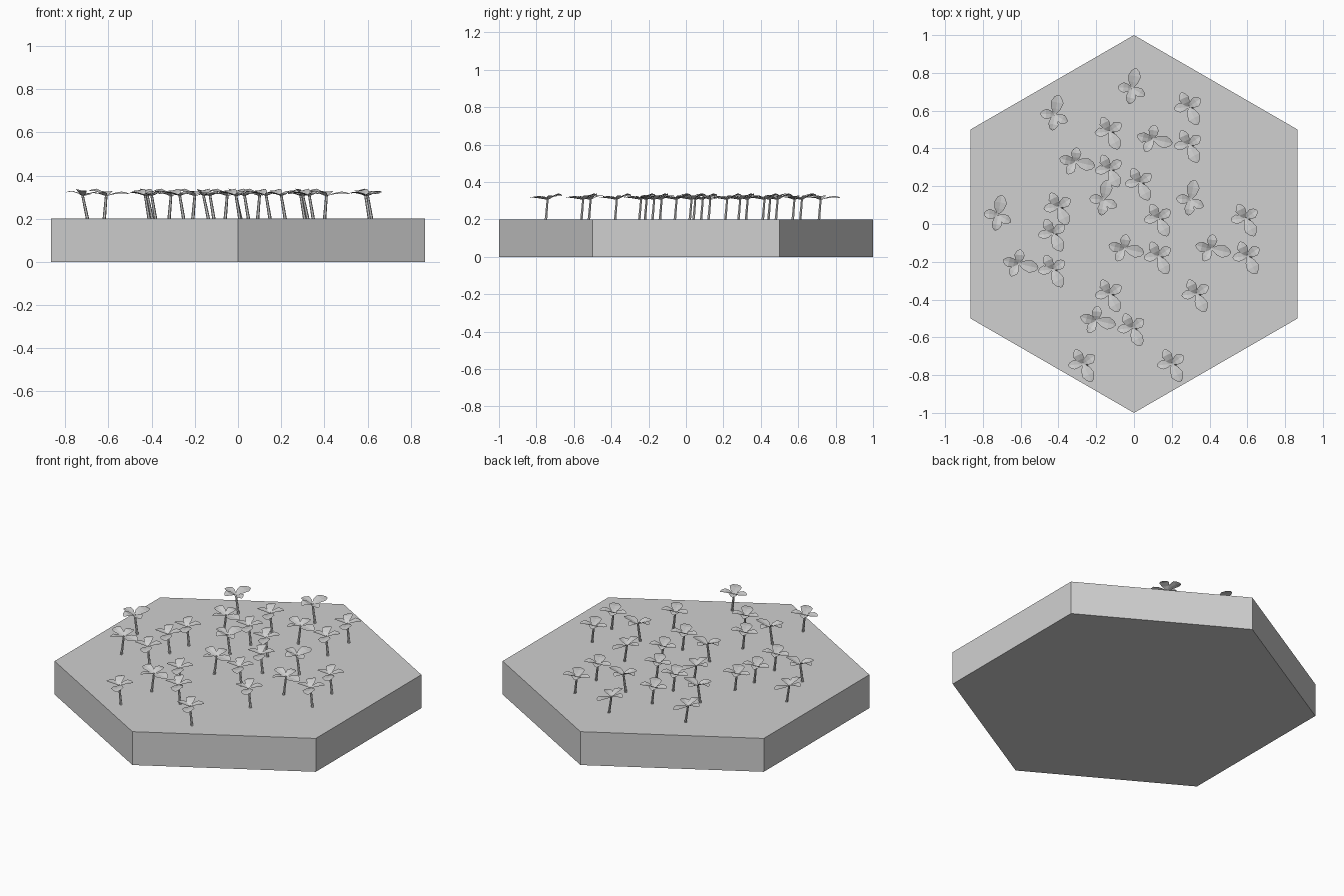
import bpy
import bmesh
from math import radians, sin, cos
from mathutils import Vector, Matrix

cube = bpy.data.objects.get("Cube")
if cube:
    bpy.data.objects.remove(cube, do_unlink=True)

grey = bpy.data.materials.new("light_grey")
grey.use_nodes = True
colour = (0.63, 0.63, 0.63, 1)
grey.diffuse_color = colour
grey.node_tree.nodes["Principled BSDF"].inputs["Base Color"].default_value = colour

BASE_TOP = 0.2
HEART = 0.305   # height where the petals meet


def add_petal(bm, angle, length, width, rise, tilt):
    """Pointed, creased petal growing outward from the flower heart."""
    turn = Matrix.Rotation(radians(angle), 4, 'Z') @ Matrix.Rotation(radians(tilt), 4, 'X')
    outline = [(0, 0.12), (0.3, 0.75), (0.62, 1), (0.88, 0.6), (1, 0.15)]
    rows = []
    for t, w in outline:
        z = rise * sin(t * 2.2) / sin(1.3)
        half = width * w / 2
        row = [(t * length, side * half, z + 0.12 * half * abs(side)) for side in (-1, 0, 1)]
        rows.append([bm.verts.new(turn @ Vector(p) + Vector((0, 0, HEART))) for p in row])
    for a, b in zip(rows, rows[1:]):
        for i in range(2):
            bm.faces.new((a[i], b[i], b[i + 1], a[i + 1]))


def add_stem(bm, foot):
    """Thin leaning stem, slightly narrower at the top."""
    rings = []
    for centre, r in ((Vector((*foot, BASE_TOP - 0.01)), 0.008), (Vector((0, 0, HEART + 0.004)), 0.006)):
        rings.append([bm.verts.new(centre + Vector((r * cos(radians(a)), r * sin(radians(a)), 0)))
                      for a in range(0, 360, 60)])
    low, top = rings
    for i in range(6):
        j = (i + 1) % 6
        bm.faces.new((low[i], low[j], top[j], top[i]))
    bm.faces.new(top)


def flower_mesh(name, heading, foot):
    bm = bmesh.new()
    # large petal first, then the three smaller ones
    add_petal(bm, heading, 0.105, 0.068, 0.012, 8)
    add_petal(bm, heading + 97, 0.075, 0.055, 0.02, 0)
    add_petal(bm, heading + 177, 0.085, 0.055, 0.026, -10)
    add_petal(bm, heading + 250, 0.078, 0.05, 0.014, 6)
    add_stem(bm, foot)
    mesh = bpy.data.meshes.new(name)
    bm.to_mesh(mesh)
    bm.free()
    mesh.materials.append(grey)
    return mesh


# Hexagonal ground slab
bpy.ops.mesh.primitive_cylinder_add(vertices=6, radius=1, depth=BASE_TOP, location=(0, 0, BASE_TOP / 2))
slab = bpy.context.object
slab.name = "hexagon_base"
slab.data.materials.append(grey)

# Flowers: three headings, each planted at several spots
beds = [
    ("back_flower", 80, (0.025, -0.01),
     [(-.01, .72), (-.42, .58), (-.16, .13), (.3, .13), (-.72, .05)]),
    ("side_flower", -12, (-0.01, -0.01),
     [(.1, .45), (-.31, .33), (-.05, -.13), (.41, -.13), (-.61, -.21), (-.2, -.51)]),
    ("front_flower", -62, (0.02, -0.01),
     [(.29, .62), (-.13, .49), (.29, .42), (-.13, .29), (.03, .22), (-.4, .09),
      (-.43, -.05), (.13, .03), (.59, .03), (.13, -.17), (.6, -.17), (-.43, -.24),
      (-.13, -.37), (.33, -.37), (-.01, -.55), (-.27, -.74), (.2, -.74)]),
]
for name, heading, foot, spots in beds:
    mesh = flower_mesh(name, heading, foot)
    for x, y in spots:
        flower = bpy.data.objects.new(name, mesh)
        flower.location = (x, y, 0)
        bpy.context.collection.objects.link(flower)
